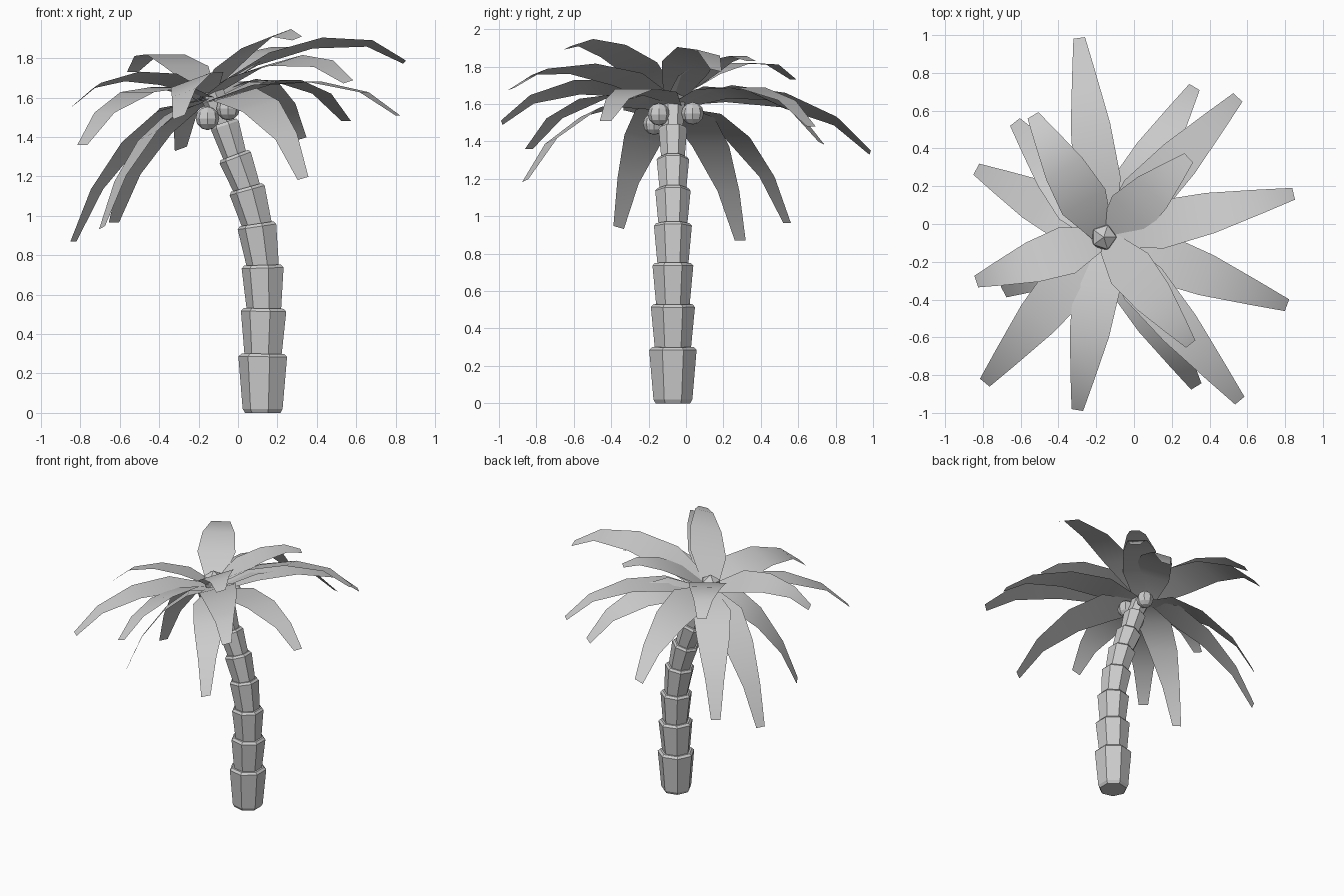
import bpy, bmesh, math
from mathutils import Vector, Matrix

if "Cube" in bpy.data.objects:
    bpy.data.objects.remove(bpy.data.objects["Cube"])

CY = -0.07                      # depth of the trunk's centre plane
CROWN = Vector((-0.155, CY, 0))


def finish(name, bm, smooth=False):
    bmesh.ops.recalc_face_normals(bm, faces=bm.faces)
    me = bpy.data.meshes.new(name)
    bm.to_mesh(me)
    bm.free()
    for p in me.polygons:
        p.use_smooth = smooth
    ob = bpy.data.objects.new(name, me)
    bpy.context.collection.objects.link(ob)
    return ob


# Trunk: stacked, flared seven-sided segments along a leaning path (x, z, top radius)
path = [(0.13, 0.0, 0), (0.132, 0.30, 0.130), (0.136, 0.53, 0.121),
        (0.130, 0.75, 0.112), (0.099, 0.96, 0.104), (0.047, 1.145, 0.097),
        (-0.015, 1.31, 0.089), (-0.068, 1.475, 0.078), (-0.135, 1.635, 0.067)]
SIDES = 7


def segment(name, p0, p1, r, sink):
    a, b = Vector((p0[0], CY, p0[1])), Vector((p1[0], CY, p1[1]))
    axis = b - a
    length = axis.length
    tilt = math.atan2(axis.x, axis.z)
    mat = Matrix.Translation(a) @ Matrix.Rotation(tilt, 4, 'Y')
    angles = [(i + 0.5) * 2 * math.pi / SIDES for i in range(SIDES)]
    bm = bmesh.new()
    rings = []
    for z, k in ((-sink, 0.73), (0.02 - sink, 0.82), (length - 0.015, 1.0), (length, 0.88)):
        rings.append([bm.verts.new(mat @ Vector((r * k * math.cos(t), r * k * math.sin(t), z)))
                      for t in angles])
    for lo, hi in zip(rings, rings[1:]):
        for i in range(SIDES):
            j = (i + 1) % SIDES
            bm.faces.new((lo[i], lo[j], hi[j], hi[i]))
    bm.faces.new(rings[0][::-1])
    bm.faces.new(rings[-1])
    return finish(name, bm)


for i in range(8):
    segment(f"trunk_segment_{i + 1}", path[i], path[i + 1], path[i + 1][2], 0.025 if i else 0)

# Crown bud closing the top of the trunk
bm = bmesh.new()
bmesh.ops.create_icosphere(bm, subdivisions=1, radius=0.075,
                           matrix=Matrix.Translation((-0.16, CY, 1.645)))
finish("crown_bud", bm)

# Coconuts under the crown
for i, c in enumerate([(-0.05, -0.145, 1.545), (-0.07, 0.035, 1.55), (-0.155, -0.17, 1.495)]):
    bm = bmesh.new()
    bmesh.ops.create_uvsphere(bm, u_segments=8, v_segments=6, radius=0.06,
                              matrix=Matrix.Translation(c))
    finish(f"coconut_{i + 1}", bm)

# Fronds: tip position, start height, arch above the straight chord, roll
fronds = [
    (-0.29, 0.985, 1.34, 1.61, 0.16, -0.35), (0.32, 0.725, 1.39, 1.59, 0.17, -0.25),
    (0.55, 0.67, 1.48, 1.59, 0.16, 0), (0.29, 0.35, 1.83, 1.64, 0.08, 0),
    (0.845, 0.16, 1.78, 1.64, 0.16, -0.25), (0.81, -0.43, 1.51, 1.58, 0.14, 0),
    (0.30, -0.635, 1.90, 1.64, 0.10, 0.3), (0.56, -0.935, 1.68, 1.61, 0.14, 0.25),
    (0.33, -0.86, 1.19, 1.58, 0.19, 0.25), (-0.30, -0.985, 1.50, 1.61, 0.14, 0.35),
    (-0.79, -0.84, 1.36, 1.60, 0.16, 0), (-0.835, -0.305, 1.56, 1.62, 0.12, 0.22),
    (-0.835, 0.29, 0.87, 1.59, 0.18, 0), (-0.69, -0.36, 0.94, 1.58, 0.18, 0.25),
    (-0.63, 0.54, 0.965, 1.58, 0.18, 0), (-0.535, 0.575, 1.73, 1.64, 0.13, 0)]
# position along frond, half width, share of the arch
profile = [(0, 0.06, 0), (0.27, 0.132, 0.74), (0.55, 0.112, 1.0),
           (0.82, 0.066, 0.75), (1, 0.033, 0)]

for i, (x, y, z, z0, arch, roll) in enumerate(fronds):
    tip = Vector((x, y, z))
    out = Vector((x - CROWN.x, y - CROWN.y, 0)).normalized()
    side = Vector((-out.y, out.x, 0)) * math.cos(roll) + Vector((0, 0, math.sin(roll)))
    start = CROWN + out * 0.02 + Vector((0, 0, z0))
    bm = bmesh.new()
    prev = None
    for t, w, k in profile:
        p = start.lerp(tip, t) + Vector((0, 0, arch * k))
        row = (bm.verts.new(p - side * w), bm.verts.new(p + side * w))
        if prev:
            bm.faces.new((prev[0], row[0], row[1], prev[1]))
        prev = row
    ob = finish(f"frond_{i + 1}", bm, True)
    if ob.data.polygons[0].normal.z < 0:
        ob.data.flip_normals()
